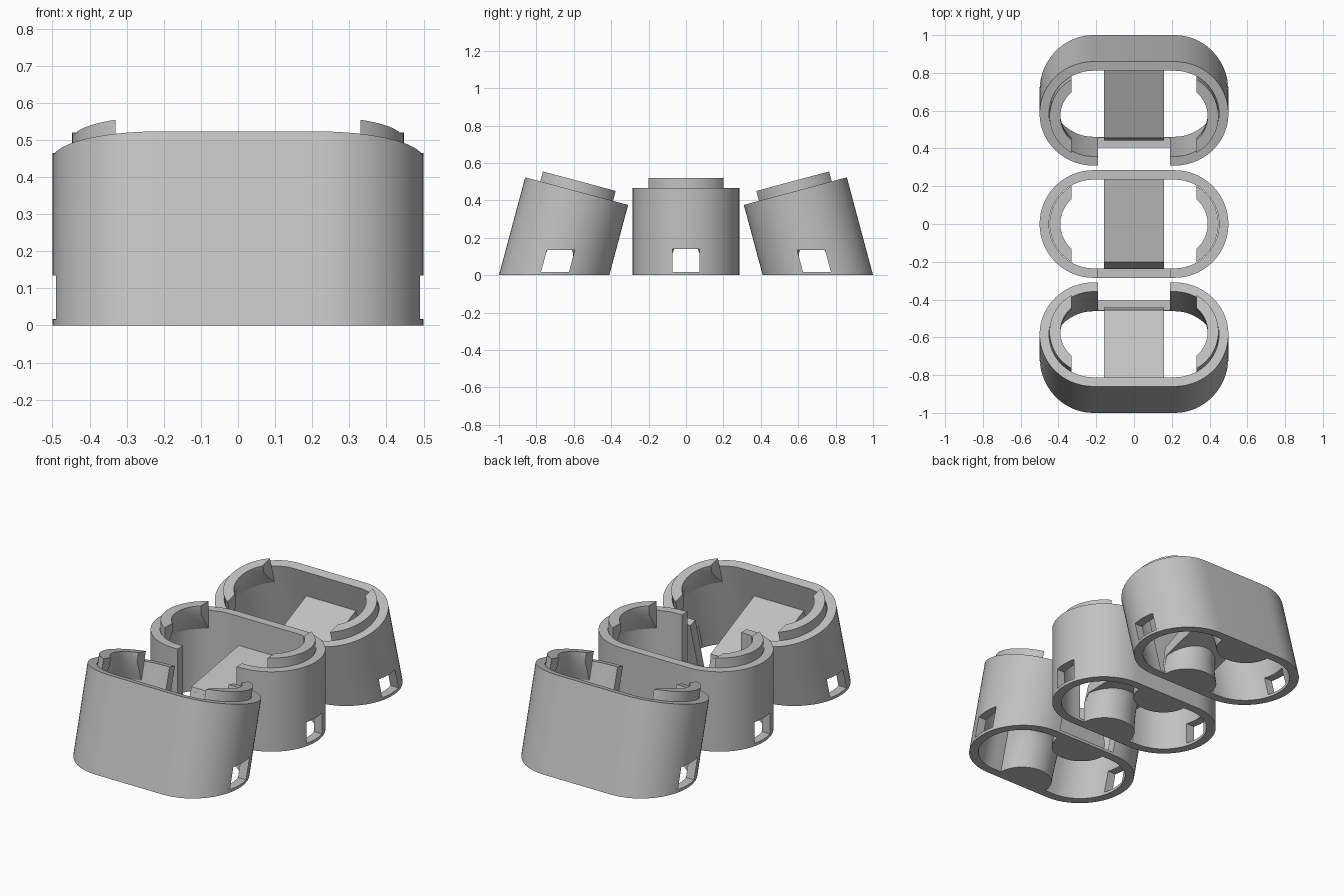
import bpy, bmesh, math

if "Cube" in bpy.data.objects:
    bpy.data.objects.remove(bpy.data.objects["Cube"])

grey = bpy.data.materials.new("light_grey")
grey.diffuse_color = (0.54, 0.54, 0.54, 1)
grey.use_nodes = True
grey.node_tree.nodes["Principled BSDF"].inputs["Base Color"].default_value = grey.diffuse_color

CX = 0.215                      # centre of the rounded ends
R_OUT, R_IN = 0.285, 0.235      # outer and inner wall radius
TOP = 0.465


def build(name, rows, place, fade, closed=False):
    """Skin a list of equal point loops. Points near the base slide along the tilted axis to stay level."""
    tilt, y0, flip = place
    c, s, t = math.cos(tilt), math.sin(tilt), math.tan(tilt)
    bm = bmesh.new()
    grid = []
    for row in rows:
        loop = []
        for x, y, z in row:
            w = 1 if fade is None else max(0, 1 - z / fade)
            zl = z - w * y * t
            wx, wy, wz = x, y * c - zl * s + y0, y * s + zl * c
            loop.append(bm.verts.new((wx * flip, wy * flip, wz)))
        grid.append(loop)
    n, m = len(grid), len(grid[0])
    for i in range(n if closed else n - 1):
        a, b = grid[i], grid[(i + 1) % n]
        for j in range(m):
            k = (j + 1) % m
            bm.faces.new((a[j], a[k], b[k], b[j]))
    if not closed:
        bm.faces.new(grid[0])
        bm.faces.new(grid[-1])
    bmesh.ops.recalc_face_normals(bm, faces=bm.faces)
    me = bpy.data.meshes.new(name)
    bm.to_mesh(me)
    bm.free()
    me.materials.append(grey)
    ob = bpy.data.objects.new(name, me)
    bpy.context.collection.objects.link(ob)
    return ob


def box(name, x, ya, yb, za, zb, place):
    rows = [[(sx, ya, za), (sx, yb, za), (sx, yb, zb), (sx, ya, zb)] for sx in (-x, x)]
    return build(name, rows, place, None)


def select_only(ob):
    bpy.ops.object.select_all(action='DESELECT')
    ob.select_set(True)
    bpy.context.view_layer.objects.active = ob


def smooth(ob):
    select_only(ob)
    bpy.ops.object.shade_smooth_by_angle(angle=math.radians(30))


def pod(label, place):
    # rounded wall with open top and bottom
    seg = 28
    rows = []
    for side in (1, -1):
        for i in range(seg + 1):
            a = -math.pi / 2 + math.pi * i / seg + (0 if side > 0 else math.pi)
            rows.append([(side * CX + r * math.cos(a), r * math.sin(a), z)
                         for r, z in ((R_OUT, 0), (R_OUT, TOP), (R_IN, TOP), (R_IN, 0))])
    wall = build(label + "_wall", rows, place, TOP, closed=True)

    # end windows and the tall slot
    cutters = [box(label + "_window_cutter", 0.7, -0.072, 0.072, 0.017, 0.14, place),
               box(label + "_slot_cutter", 0.19, -0.4, -0.15, 0.015, 0.8, place)]
    for cut in cutters:
        select_only(wall)
        mod = wall.modifiers.new("cut", 'BOOLEAN')
        mod.operation, mod.solver, mod.object = 'DIFFERENCE', 'EXACT', cut
        bpy.ops.object.modifier_apply(modifier=mod.name)
        bpy.data.objects.remove(cut, do_unlink=True)
    smooth(wall)

    # raised lips at both ends, tapering into the wall below
    for side, word in ((1, "right"), (-1, "left")):
        rows = []
        for i in range(25):
            k = -1 + i / 12
            row = []
            for r, z in ((0.232, 0.52), (0.175, 0.52), (0.175, 0.47), (0.232, 0.36)):
                a = k * math.acos(0.115 / r)
                row.append((side * (CX + r * math.cos(a)), r * math.sin(a), z))
            rows.append(row)
        smooth(build(f"{label}_{word}_lip", rows, place, 0.3))

    # sloping shelf between the two openings
    prof = ((-0.235, 0.11), (-0.2, 0.222), (0.24, 0.297), (0.24, 0.18), (-0.2, 0.17))
    build(label + "_shelf", [[(x, y, z) for y, z in prof] for x in (-0.16, 0.16)], place, 0.1)

    # half-round supports flaring into an arch under the shelf
    for side, word in ((1, "back"), (-1, "front")):
        rows = []
        for i in range(11):
            z = 0.2 * i / 10
            depth = 0.15 + 0.085 * (1 - math.sqrt(1 - (i / 10) ** 2))
            limit = 0.238 - (max(0, z - 0.11) * 0.34 if side < 0 else 0)
            rows.append([(0.16 * math.cos(math.pi * j / 20),
                          side * min(limit, 0.238 - depth * math.sin(math.pi * j / 20)), z)
                         for j in range(21)])
        smooth(build(f"{label}_{word}_support", rows, place, 0.2))


# one upright pod and two pods leaning toward it
LEAN = math.radians(15)
pod("middle_pod", (0, 0, 1))
pod("back_pod", (LEAN, 0.705, 1))
pod("front_pod", (LEAN, 0.705, -1))
